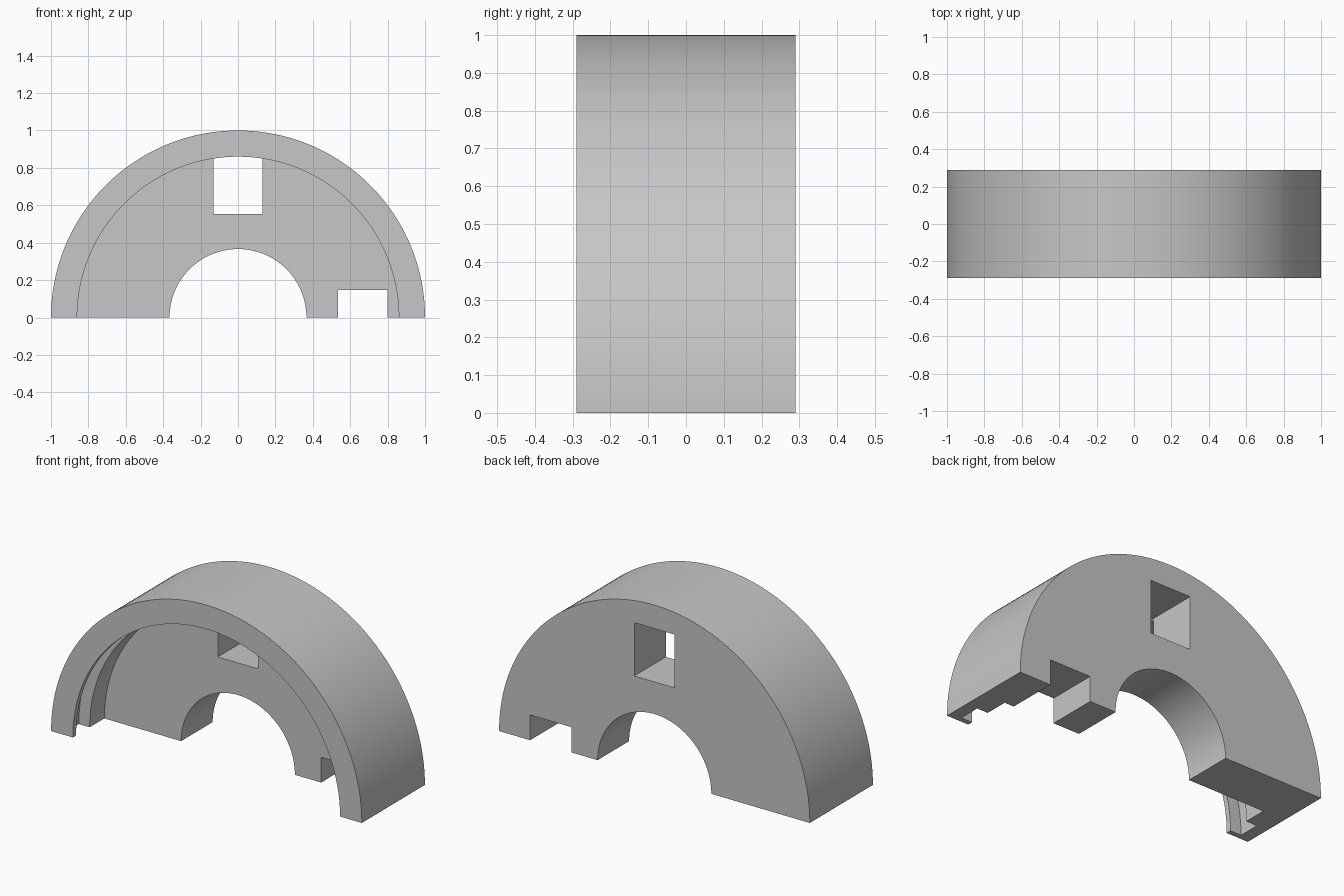
import bpy
import bmesh
import math

if "Cube" in bpy.data.objects:
    bpy.data.objects.remove(bpy.data.objects["Cube"], do_unlink=True)

grey = bpy.data.materials.new("plain grey")
grey.use_nodes = True
colour = (0.57, 0.57, 0.57, 1)
grey.diffuse_color = colour
grey.node_tree.nodes["Principled BSDF"].inputs["Base Color"].default_value = colour


def add_object(name, bm):
    mesh = bpy.data.meshes.new(name)
    bmesh.ops.recalc_face_normals(bm, faces=bm.faces[:])
    bm.to_mesh(mesh)
    bm.free()
    mesh.materials.append(grey)
    obj = bpy.data.objects.new(name, mesh)
    bpy.context.collection.objects.link(obj)
    return obj


def half_turned(name, section, steps):
    """Turn a closed (radius, y) section half way round the y axis."""
    bm = bmesh.new()
    verts = [bm.verts.new((r, y, 0)) for r, y in section]
    edges = [bm.edges.new((verts[i - 1], verts[i])) for i in range(len(verts))]
    bmesh.ops.spin(bm, geom=verts + edges, cent=(0, 0, 0), axis=(0, -1, 0),
                   angle=math.pi, steps=steps, use_duplicate=False)
    ends = [e for e in bm.edges if e.is_boundary]
    bmesh.ops.holes_fill(bm, edges=ends, sides=0)
    return add_object(name, bm)


def cut_box(target, name, low, high):
    bm = bmesh.new()
    bmesh.ops.create_cube(bm, size=1)
    for v in bm.verts:
        v.co = [h if c > 0 else l for c, l, h in zip(v.co, low, high)]
    cutter = add_object(name, bm)
    cutter.hide_render = True
    mod = target.modifiers.new(name, "BOOLEAN")
    mod.operation = "DIFFERENCE"
    mod.solver = "EXACT"
    mod.object = cutter
    bpy.context.view_layer.objects.active = target
    bpy.ops.object.modifier_apply(modifier=name)
    bpy.data.objects.remove(cutter, do_unlink=True)


# Half ring: thick back web with bore, outer wall, inner groove and front lip
back, front, web = 0.29, -0.29, 0.0
outer, inner, groove, bore = 1.0, 0.86, 0.93, 0.366
housing = half_turned("half_ring_housing", [
    (bore, back), (outer, back), (outer, front), (inner, front),
    (inner, -0.26), (groove, -0.26), (groove, -0.135), (inner, -0.135),
    (inner, web), (bore, web)], 96)

# Square window and base notch through the web
cut_box(housing, "window_cutter", (-0.13, web - 0.005, 0.553), (0.13, 0.4, 0.863))
cut_box(housing, "notch_cutter", (0.535, web - 0.05, -0.1), (0.8, 0.4, 0.147))

# Smooth curved walls with sharp rims
bpy.ops.object.select_all(action="DESELECT")
housing.select_set(True)
bpy.context.view_layer.objects.active = housing
bpy.ops.object.shade_smooth_by_angle(angle=math.radians(30))
